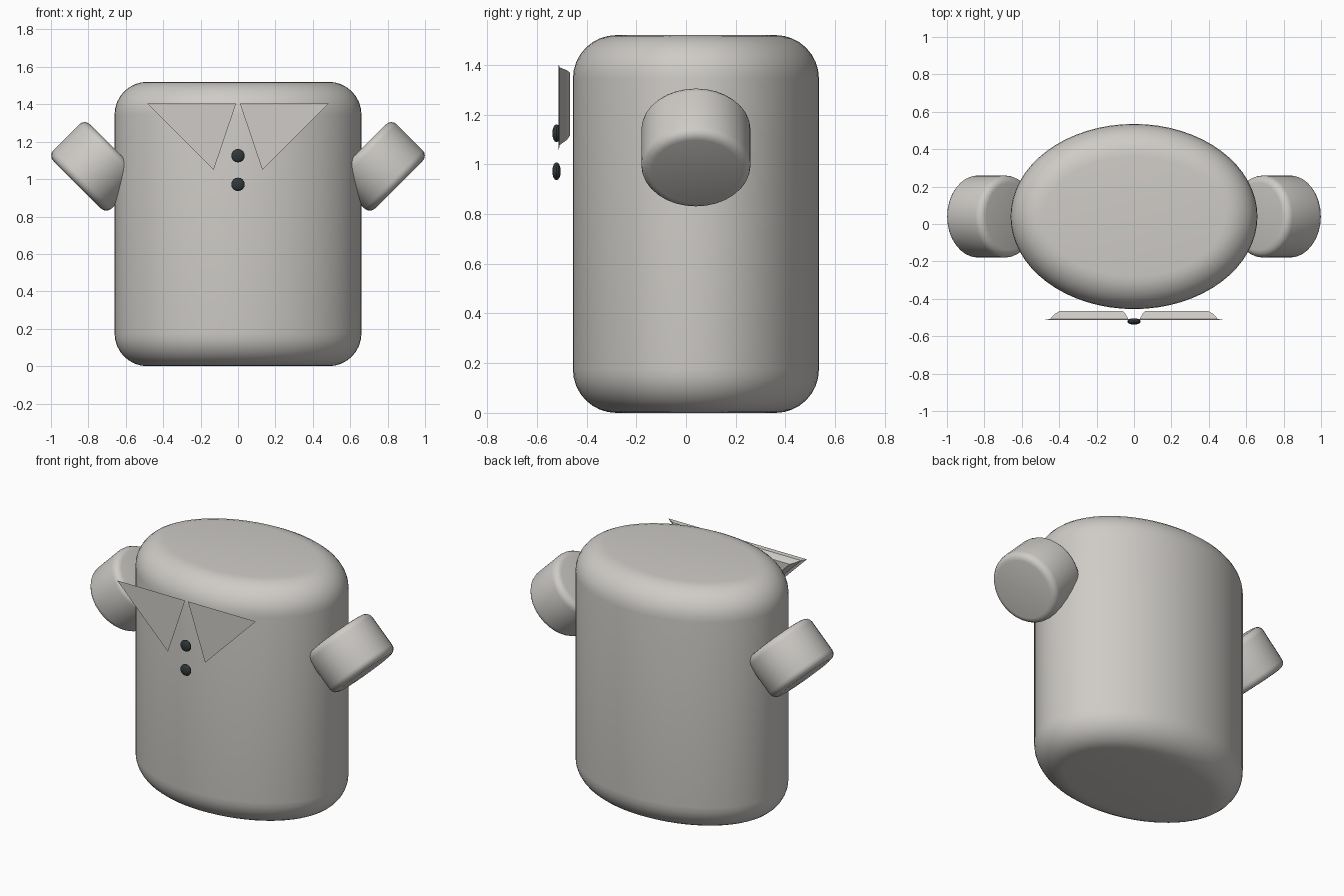
import bpy, bmesh, math
from mathutils import Vector, Matrix

if "Cube" in bpy.data.objects:
    bpy.data.objects.remove(bpy.data.objects["Cube"])


def make_material(name, rgb):
    m = bpy.data.materials.new(name)
    m.diffuse_color = (*rgb, 1)
    m.use_nodes = True
    m.node_tree.nodes["Principled BSDF"].inputs["Base Color"].default_value = m.diffuse_color
    return m


CLOTH = make_material("warm grey cloth", (0.62, 0.60, 0.57))
DARK = make_material("dark button", (0.03, 0.04, 0.042))


def add_object(name, bm, material, smooth_angle=None):
    bmesh.ops.recalc_face_normals(bm, faces=bm.faces)
    mesh = bpy.data.meshes.new(name)
    bm.to_mesh(mesh)
    bm.free()
    mesh.materials.append(material)
    ob = bpy.data.objects.new(name, mesh)
    bpy.context.collection.objects.link(ob)
    if smooth_angle:
        bpy.ops.object.select_all(action='DESELECT')
        bpy.context.view_layer.objects.active = ob
        ob.select_set(True)
        bpy.ops.object.shade_smooth_by_angle(angle=math.radians(smooth_angle))
    return ob


def rounded_cylinder(name, rx, ry, height, bevel, steps, sides, matrix):
    """Elliptic cylinder whose two rims are rounded with an even radius."""
    bm = bmesh.new()
    rings = []
    profile = [(bevel * (1 - math.sin(a)), -height / 2 + bevel * (1 - math.cos(a)))
               for a in (math.pi / 2 * i / steps for i in range(steps + 1))]
    profile += [(d, -z) for d, z in reversed(profile)]
    for d, z in profile:
        rings.append([bm.verts.new(matrix @ Vector(((rx - d) * math.cos(t), (ry - d) * math.sin(t), z)))
                      for t in (2 * math.pi * k / sides for k in range(sides))])
    for low, high in zip(rings, rings[1:]):
        for k in range(sides):
            n = (k + 1) % sides
            bm.faces.new((low[k], low[n], high[n], high[k]))
    bm.faces.new(rings[0])
    bm.faces.new(rings[-1])
    return add_object(name, bm, CLOTH, 35)


# Oval torso
rounded_cylinder("torso", 0.66, 0.495, 1.52, 0.175, 8, 64,
                 Matrix.Translation((0, 0.04, 0.76)))

# Stubby sleeves pointing out and down
for side, label in ((1, "right"), (-1, "left")):
    place = (Matrix.Translation((side * 0.762, 0.04, 1.068))
             @ Matrix.Rotation(side * math.radians(135), 4, 'Y'))
    rounded_cylinder(label + "_sleeve", 0.22, 0.22, 0.277, 0.04, 4, 32, place)

# Collar flaps: flat triangular fronts with stepped, inset backs
corners = [Vector((0.01, 1.405)), Vector((0.485, 1.405)), Vector((0.13, 1.05))]
lengths = [(corners[(i + 1) % 3] - corners[(i + 2) % 3]).length for i in range(3)]
centre = sum((c * l for c, l in zip(corners, lengths)), Vector((0, 0))) / sum(lengths)
inradius = 0.475 * 0.355 / sum(lengths)
for side, label in ((1, "right"), (-1, "left")):
    bm = bmesh.new()
    rings = []
    for inset, y in ((0, -0.514), (0.015, -0.508), (0.026, -0.480), (0.036, -0.466)):
        pts = [centre + (c - centre) * (1 - inset / inradius) for c in corners]
        rings.append([bm.verts.new((side * p.x, y, p.y)) for p in pts])
    for a, b in zip(rings, rings[1:]):
        for k in range(3):
            n = (k + 1) % 3
            bm.faces.new((a[k], a[n], b[n], b[k]))
    bm.faces.new(rings[0])
    bm.faces.new(rings[-1])
    add_object(label + "_collar_flap", bm, CLOTH)

# Two flattened buttons
for i, z in enumerate((1.125, 0.972)):
    bm = bmesh.new()
    bmesh.ops.create_uvsphere(bm, u_segments=16, v_segments=8, radius=1,
                              matrix=Matrix.Translation((0, -0.521, z))
                              @ Matrix.Diagonal((0.036, 0.017, 0.036, 1)))
    add_object(f"button_{i + 1}", bm, DARK)
